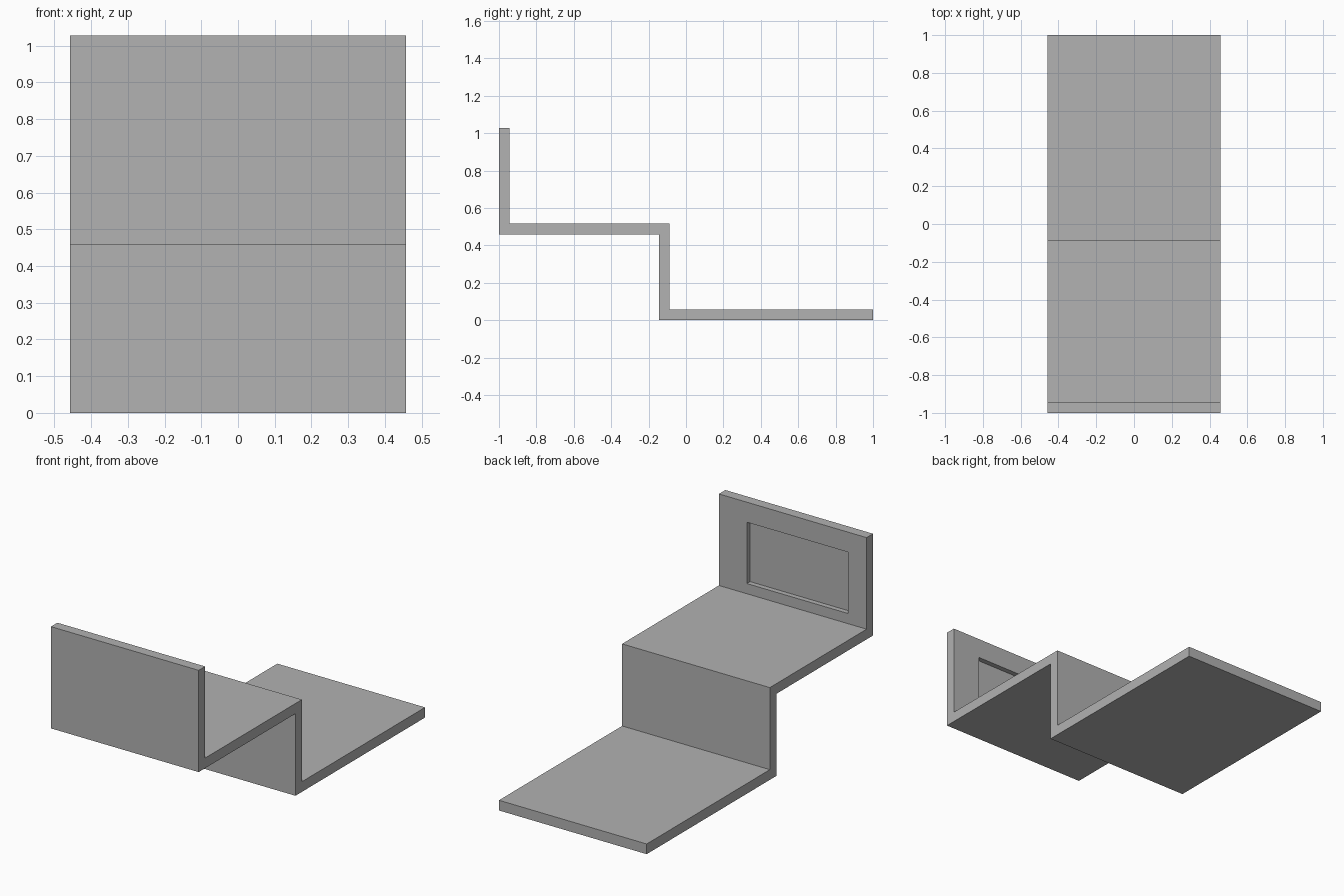
import bpy
import bmesh
from mathutils import Vector

cube = bpy.data.objects.get("Cube")
if cube:
    bpy.data.objects.remove(cube, do_unlink=True)

HALF_WIDTH = 0.457
THICK = 0.057
STEP_Z = 0.459       # underside of the raised shelf
RISER_Y = -0.145     # front of the riser
TOP = 1.028

# Plain grey material
grey = bpy.data.materials.new("plain grey")
grey.use_nodes = True
colour = (0.445, 0.445, 0.445, 1)
grey.diffuse_color = colour
grey.node_tree.nodes["Principled BSDF"].inputs["Base Color"].default_value = colour

# Stepped side profile (y, z): base, riser, shelf and upright panel
profile = [
    (1, 0), (1, THICK), (RISER_Y + THICK, THICK),
    (RISER_Y + THICK, STEP_Z + THICK), (-1 + THICK, STEP_Z + THICK),
    (-1 + THICK, TOP), (-1, TOP), (-1, STEP_Z),
    (RISER_Y, STEP_Z), (RISER_Y, 0),
]
bm = bmesh.new()
side = bm.faces.new([bm.verts.new((-HALF_WIDTH, y, z)) for y, z in profile])
sweep = bmesh.ops.extrude_face_region(bm, geom=[side])
moved = [v for v in sweep["geom"] if isinstance(v, bmesh.types.BMVert)]
bmesh.ops.translate(bm, verts=moved, vec=(2 * HALF_WIDTH, 0, 0))
bmesh.ops.recalc_face_normals(bm, faces=bm.faces)

# Rectangular recess in the back of the upright panel
panel = max((f for f in bm.faces if f.normal.y > 0.9),
            key=lambda f: f.calc_center_median().z)
bmesh.ops.inset_individual(bm, faces=[panel], thickness=0.1)
middle = panel.calc_center_median()
for v in panel.verts:
    v.co.x = 0.284 if v.co.x > middle.x else -0.343
    v.co.z = 0.916 if v.co.z > middle.z else 0.573
pocket = bmesh.ops.extrude_discrete_faces(bm, faces=[panel])["faces"][0]
rim = list(bm.verts)
bmesh.ops.translate(bm, verts=pocket.verts, vec=Vector((0, -THICK / 2, 0)))
# Close the walls between the rim and the sunken floor
bmesh.ops.bridge_loops(bm, edges=list(pocket.edges) + [
    e for e in bm.edges if e.is_boundary and e not in set(pocket.edges)])
bmesh.ops.recalc_face_normals(bm, faces=bm.faces)

mesh = bpy.data.meshes.new("stepped_stand")
bm.to_mesh(mesh)
bm.free()
mesh.materials.append(grey)
stand = bpy.data.objects.new("stepped_stand", mesh)
bpy.context.collection.objects.link(stand)
